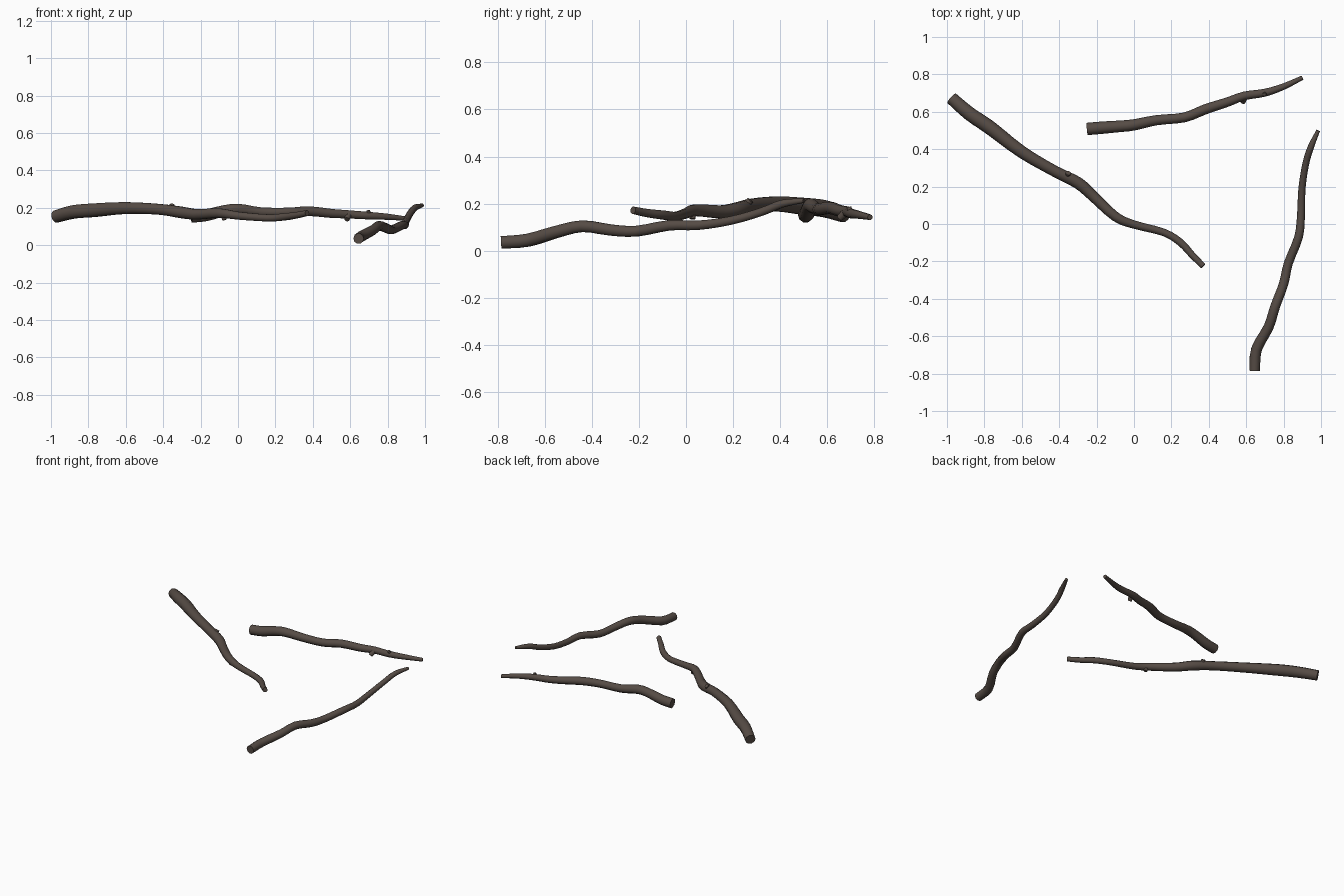
import bpy, bmesh, math
from mathutils import Vector

bark = bpy.data.materials.new("dark_bark")
bark.diffuse_color = (0.092, 0.071, 0.059, 1)

SIDES = 10


def smooth_path(pts, steps=3):
    """Catmull-Rom through (x, y, z, radius) points."""
    p = [Vector(q) for q in pts]
    p = [2 * p[0] - p[1]] + p + [2 * p[-1] - p[-2]]
    out = []
    for i in range(1, len(p) - 2):
        a, b, c, d = p[i - 1:i + 3]
        for s in range(steps):
            t = s / steps
            out.append(0.5 * (2 * b + (c - a) * t + (2 * a - 5 * b + 4 * c - d) * t * t
                              + (3 * b - a - 3 * c + d) * t ** 3))
    return out + [p[-2]]


def sweep(bm, pts, steps=3):
    """Tapered tube along a path with flat ends."""
    path = smooth_path(pts, steps)
    pos = [q.to_3d() for q in path]
    rings = []
    for i, q in enumerate(path):
        tan = (pos[min(i + 1, len(pos) - 1)] - pos[max(i - 1, 0)]).normalized()
        ref = Vector((0, 0, 1)) if abs(tan.z) < 0.8 else Vector((1, 0, 0))
        u = tan.cross(ref).normalized()
        v = u.cross(tan)
        ring = []
        for k in range(SIDES):
            a = 2 * math.pi * k / SIDES
            ring.append(bm.verts.new(pos[i] + q[3] * (u * math.cos(a) + v * math.sin(a))))
        rings.append(ring)
    for r0, r1 in zip(rings, rings[1:]):
        for k in range(SIDES):
            j = (k + 1) % SIDES
            bm.faces.new((r0[k], r0[j], r1[j], r1[k]))
    bm.faces.new(rings[0])
    bm.faces.new(rings[-1])


def branch(name, pts, knots=()):
    bm = bmesh.new()
    sweep(bm, pts)
    for base, tip, r in knots:          # short broken-off twig stubs
        sweep(bm, [(*base, r * 1.25), (*tip, r)], 2)
    bmesh.ops.recalc_face_normals(bm, faces=bm.faces)
    me = bpy.data.meshes.new(name)
    bm.to_mesh(me)
    bm.free()
    me.materials.append(bark)
    ob = bpy.data.objects.new(name, me)
    bpy.context.collection.objects.link(ob)
    bpy.ops.object.select_all(action='DESELECT')
    ob.select_set(True)
    bpy.context.view_layer.objects.active = ob
    bpy.ops.object.shade_smooth_by_angle(angle=math.radians(50))


# Long branch on the left
branch("long_branch", [
    (-0.975, 0.672, 0.153, 0.034), (-0.88, 0.59, 0.178, 0.037), (-0.77, 0.515, 0.187, 0.038),
    (-0.60, 0.385, 0.199, 0.033), (-0.42, 0.28, 0.192, 0.030), (-0.30, 0.22, 0.175, 0.032),
    (-0.22, 0.15, 0.165, 0.029), (-0.10, 0.04, 0.172, 0.026), (0.0, -0.003, 0.158, 0.022),
    (0.16, -0.045, 0.146, 0.020), (0.25, -0.10, 0.152, 0.020), (0.31, -0.165, 0.160, 0.018),
    (0.37, -0.225, 0.172, 0.016)],
    [((-0.36, 0.25, 0.185), (-0.352, 0.273, 0.215), 0.014),
     ((-0.08, 0.03, 0.165), (-0.072, 0.027, 0.135), 0.012)])

# Branch at the back
branch("back_branch", [
    (-0.25, 0.508, 0.152, 0.033), (-0.17, 0.515, 0.160, 0.033), (-0.08, 0.522, 0.183, 0.031),
    (0.0, 0.53, 0.193, 0.030), (0.12, 0.555, 0.177, 0.027), (0.27, 0.57, 0.176, 0.026),
    (0.38, 0.613, 0.182, 0.027), (0.50, 0.652, 0.170, 0.025), (0.59, 0.685, 0.165, 0.023),
    (0.70, 0.702, 0.158, 0.021), (0.80, 0.735, 0.152, 0.017), (0.90, 0.782, 0.142, 0.012)],
    [((0.59, 0.675, 0.16), (0.582, 0.652, 0.138), 0.014),
     ((0.70, 0.70, 0.16), (0.697, 0.692, 0.185), 0.010)])

# Branch on the right
branch("right_branch", [
    (0.645, -0.785, 0.035, 0.028), (0.655, -0.67, 0.045, 0.029), (0.72, -0.55, 0.080, 0.027),
    (0.755, -0.44, 0.104, 0.026), (0.80, -0.32, 0.088, 0.025), (0.825, -0.21, 0.083, 0.024),
    (0.88, -0.07, 0.108, 0.023), (0.893, 0.05, 0.108, 0.021), (0.898, 0.19, 0.128, 0.019),
    (0.918, 0.32, 0.165, 0.018), (0.945, 0.41, 0.200, 0.017), (0.985, 0.50, 0.213, 0.010)])
